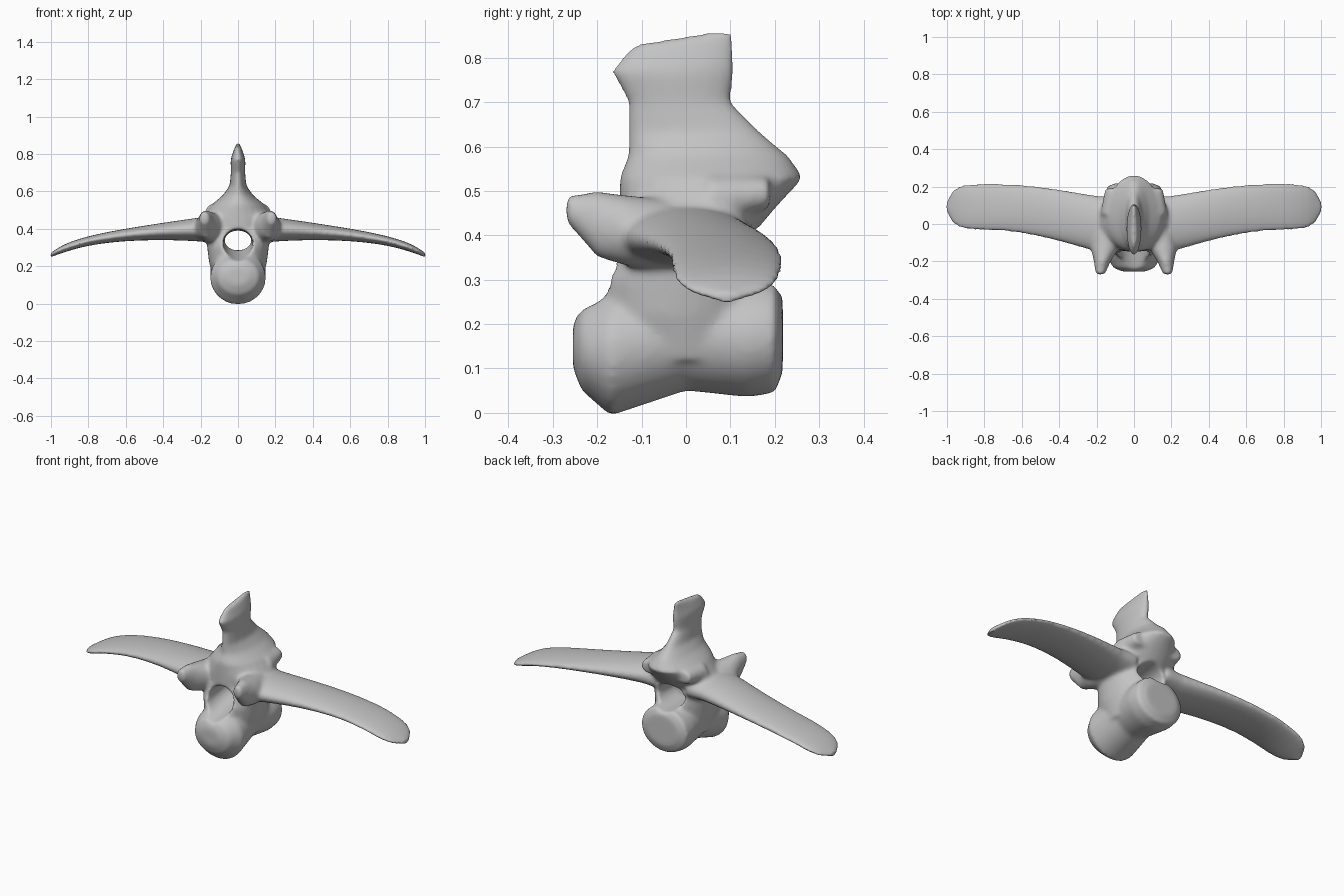
import bpy, bmesh, math

cube = bpy.data.objects.get("Cube")
if cube:
    bpy.data.objects.remove(cube)

bone = bpy.data.materials.new("bone grey")
bone.use_nodes = True
colour = (.55, .55, .55, 1)
bone.diffuse_color = colour
bone.node_tree.nodes["Principled BSDF"].inputs["Base Color"].default_value = colour

SIDES = 28
VOXEL = .008

# How a ring's (position, span, width) map to x, y, z for each loft direction
PLACE = {
    "x": lambda position, span, width: (position, span, width),
    "y": lambda position, span, width: (width, position, span),
    "z": lambda position, span, width: (width, span, position),
}


def loft(bm, axis, sections, side=1):
    """Skin oval rings given as (position, span low, span high, half width, width centre)."""
    rings = []
    for position, low, high, half, centre in sections:
        ring = []
        for i in range(SIDES):
            angle = math.tau * i / SIDES
            span = (low + high) / 2 + (high - low) / 2 * math.sin(angle)
            width = centre + half * math.cos(angle)
            x, y, z = PLACE[axis](position, span, width)
            ring.append(bm.verts.new((x * side, y, z)))
        rings.append(ring)
    for near, far in zip(rings, rings[1:]):
        for i in range(SIDES):
            j = (i + 1) % SIDES
            bm.faces.new((near[i], near[j], far[j], far[i]))
    bm.faces.new(rings[0])
    bm.faces.new(rings[-1])


def centred(sections):
    return [section + (0,) for section in sections]


def wing_section(x):
    """Cross-section of the flat side wing: sweeps back, droops, thins and rounds off."""
    sweep = math.sin(math.pi / 2 * min(1, max(0, (x - .2) / .6)))
    rounding = math.sqrt(1 - min(x, .997) ** 22)
    middle = .092 * sweep
    chord = (.15 - .022 * sweep) * rounding
    thickness = (.023 + .065 * (1 - x) ** 2) * max(rounding, .6)
    droop = .4 - .09 * x ** 2 - .05 * x ** 8
    return (x, middle - chord, middle + chord, thickness, droop)


def finish(bm, name):
    bmesh.ops.recalc_face_normals(bm, faces=bm.faces)
    mesh = bpy.data.meshes.new(name)
    bm.to_mesh(mesh)
    bm.free()
    mesh.materials.append(bone)
    obj = bpy.data.objects.new(name, mesh)
    bpy.context.collection.objects.link(obj)
    return obj


def add_remesh(obj, name):
    remesh = obj.modifiers.new(name, "REMESH")
    remesh.mode = "VOXEL"
    remesh.voxel_size = VOXEL
    remesh.use_smooth_shade = True


# Rounded body, from front to back
body = centred([
    (-.255, .1, .2, .06), (-.235, .05, .24, .11), (-.17, -.007, .28, .15),
    (0, .05, .3, .13), (.14, .035, .3, .15), (.2, .045, .3, .145), (.218, .09, .26, .1)])

# Arch walls, roof and upright spine, from bottom to top
arch = centred([
    (.12, -.15, .15, .13), (.22, -.2, .17, .155), (.3, -.2, .17, .165),
    (.4, -.15, .15, .17), (.46, -.15, .2, .19), (.53, -.15, .265, .14),
    (.58, -.13, .23, .08), (.63, -.13, .17, .045), (.7, -.13, .1, .038),
    (.77, -.17, .11, .04), (.83, -.12, .11, .02), (.856, .04, .11, .01)])

# Knobs that flank the arch at the front and the rear
front_knob = [(-.27, .43, .49, .025, .18), (-.2, .35, .5, .045, .17),
              (-.13, .33, .49, .075, .155), (-.04, .32, .48, .08, .14)]
rear_knob = [(.05, .42, .54, .07, .11), (.19, .46, .53, .04, .115)]

# Side wing, with closer sections towards its rounded tip
wing = [wing_section(.1 + .904 * math.sin(math.pi / 2 * i / 16)) for i in range(17)]

bm = bmesh.new()
loft(bm, "y", body)
loft(bm, "z", arch)
for side in (1, -1):
    loft(bm, "x", wing, side)
    loft(bm, "y", front_knob, side)
    loft(bm, "y", rear_knob, side)
vertebra = finish(bm, "vertebra")

# Canal running through the arch
bm = bmesh.new()
loft(bm, "y", centred([(-.35, .2, .41, .09), (0, .285, .39, .072), (.35, .27, .44, .1)]))
canal = finish(bm, "canal_cutter")
canal.hide_render = True
canal.hide_set(True)

# Fuse the parts, cut the canal, then soften the joins
add_remesh(vertebra, "fuse")
cut = vertebra.modifiers.new("cut", "BOOLEAN")
cut.operation = "DIFFERENCE"
cut.object = canal
add_remesh(vertebra, "even")
soften = vertebra.modifiers.new("soften", "SMOOTH")
soften.factor = .5
soften.iterations = 16
